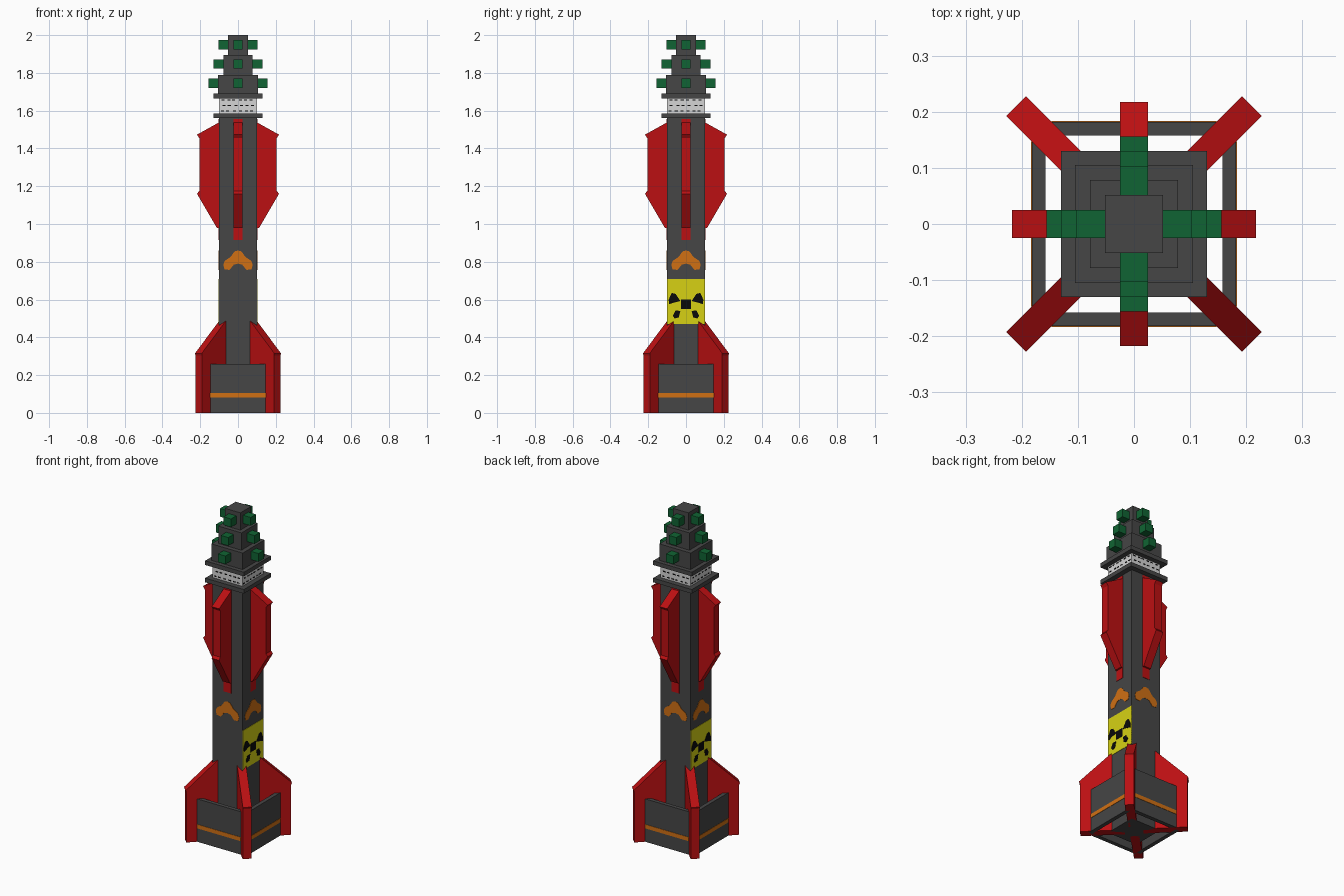
import bpy, bmesh, math, random
from mathutils import Matrix

if "Cube" in bpy.data.objects:
    bpy.data.objects.remove(bpy.data.objects["Cube"])

random.seed(3)


def material(name, rgb):
    m = bpy.data.materials.new(name)
    m.diffuse_color = (*rgb, 1)
    m.use_nodes = True
    m.node_tree.nodes["Principled BSDF"].inputs["Base Color"].default_value = m.diffuse_color
    return m


GREY = material("dark grey", (0.061, 0.061, 0.061))
RED = material("red", (0.50, 0.005, 0.006))
GREEN = material("green", (0.005, 0.127, 0.033))
ORANGE = material("orange", (0.63, 0.16, 0.007))
YELLOW = material("yellow", (0.68, 0.64, 0.007))
WHITE = material("off white", (0.66, 0.66, 0.66))
BLACK = material("black", (0.003, 0.003, 0.003))


def prism(name, pts, lo, hi, mat, angle=0, fin=False):
    """Extrude a 2D outline (u, z) from lo to hi, then turn it about z.
    fin=True: u runs outward; otherwise u runs sideways and lo..hi outward."""
    bm = bmesh.new()
    place = (lambda u, z, t: (u, t, z)) if fin else (lambda u, z, t: (t, u, z))
    a = [bm.verts.new(place(u, z, lo)) for u, z in pts]
    b = [bm.verts.new(place(u, z, hi)) for u, z in pts]
    bm.faces.new(a)
    bm.faces.new(b[::-1])
    n = len(pts)
    for i in range(n):
        j = (i + 1) % n
        bm.faces.new((a[i], b[i], b[j], a[j]))
    bmesh.ops.recalc_face_normals(bm, faces=bm.faces)
    bm.transform(Matrix.Rotation(angle, 4, 'Z'))
    me = bpy.data.meshes.new(name)
    bm.to_mesh(me)
    bm.free()
    me.materials.append(mat)
    ob = bpy.data.objects.new(name, me)
    bpy.context.collection.objects.link(ob)
    return ob


def rect(u0, u1, z0, z1):
    return [(u0, z0), (u1, z0), (u1, z1), (u0, z1)]


def block(name, half, z0, z1, mat):
    prism(name, rect(-half, half, z0, z1), -half, half, mat)


def mirrored(pts):
    return pts + [(-u, z) for u, z in reversed(pts) if u > 0.0001]


# Square body, collars and stepped nose
block("body", 0.10, 0, 1.57, GREY)
block("lower_collar", 0.13, 1.56, 1.585, GREY)
block("white_band", 0.10, 1.585, 1.668, WHITE)
block("upper_collar", 0.13, 1.665, 1.69, GREY)
tiers = [(0.105, 1.69, 1.79), (0.078, 1.79, 1.895), (0.052, 1.895, 2.0)]
for half, z0, z1 in tiers:
    block("nose_tier", half, z0, z1, GREY)

upper_fin = [(0.09, 1.555), (0.102, 1.555), (0.102, 1.537), (0.217, 1.473),
             (0.205, 1.455), (0.205, 1.175), (0.217, 1.16), (0.112, 0.98),
             (0.102, 0.98), (0.102, 0.915), (0.09, 0.915)]
lower_fin = [(0.05, 0), (0.293, 0), (0.293, 0.303), (0.297, 0.315),
             (0.113, 0.49), (0.05, 0.49)]
chevron = mirrored([(0, 0.86), (0.018, 0.855), (0.04, 0.825), (0.07, 0.805),
                    (0.078, 0.785), (0.072, 0.76), (0.045, 0.757),
                    (0.022, 0.785), (0, 0.79)])

for k in range(4):
    a = k * math.pi / 2
    # Fins: four straight upper ones, four diagonal lower ones
    prism("upper_fin", upper_fin, -0.025, 0.025, RED, a, True)
    prism("lower_fin", lower_fin, -0.025, 0.025, RED, a + math.pi / 4, True)
    # Shroud panel with its stripe
    prism("shroud_panel", rect(-0.165, 0.165, 0, 0.26), 0.158, 0.182, GREY, a)
    prism("shroud_stripe", rect(-0.147, 0.147, 0.082, 0.106), 0.180, 0.184, ORANGE, a)
    # Chevron mark
    prism("chevron", chevron, 0.098, 0.102, ORANGE, a)
    # Nose studs
    for (half, z0, z1), zc in zip(tiers, (1.745, 1.847, 1.95)):
        prism("nose_stud", rect(-0.025, 0.025, zc - 0.025, zc + 0.025),
              half - 0.01, half + 0.051, GREEN, a)
    # Black dashes on the white band
    for row, z in enumerate((1.598, 1.628, 1.656)):
        for i in range(6):
            u = -0.083 + i * 0.031 + 0.008 * (row % 2) + random.uniform(-0.004, 0.004)
            prism("band_dash", rect(u - 0.008, u + 0.008, z - 0.003, z + 0.003),
                  0.099, 0.1015, BLACK, a)

# Yellow warning panels on the two sides, with a fan-shaped mark
blade = [(0.03, 0.592), (0.055, 0.63), (0.075, 0.635), (0.092, 0.6),
         (0.09, 0.575), (0.06, 0.585)]
foot = [(0.03, 0.54), (0.055, 0.542), (0.07, 0.515), (0.06, 0.5), (0.038, 0.505)]
for a in (0, math.pi):
    prism("warning_panel", rect(-0.1, 0.1, 0.47, 0.708), 0.098, 0.102, YELLOW, a)
    prism("warning_hub", rect(-0.026, 0.026, 0.55, 0.6), 0.1, 0.104, BLACK, a)
    for s in (-1, 1):
        for part, pts in (("warning_blade", blade), ("warning_foot", foot)):
            prism(part, [(s * u, z) for u, z in pts], 0.1, 0.104, BLACK, a)
